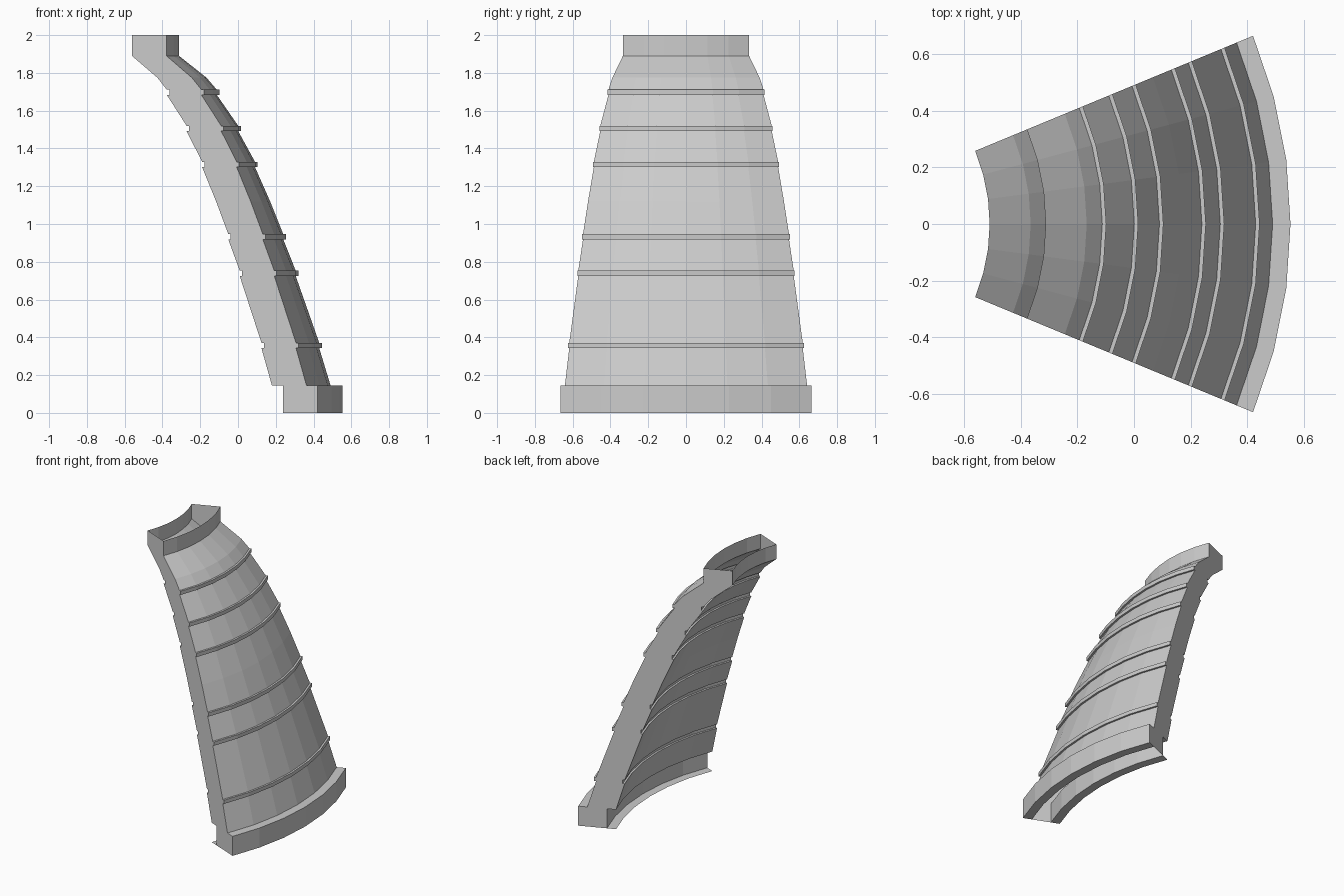
import bpy, bmesh, math

if "Cube" in bpy.data.objects:
    bpy.data.objects.remove(bpy.data.objects["Cube"])

AXIS_X = -1.185          # revolve axis position
WALL = 0.198             # distance between the outer and inner skins
HALF = math.radians(22.5)
STEPS = 6

# Outer profile (x at the middle of the arc, z): base lip, rim, body with raised bands, collar
profile = [(0.49, 0), (0.553, 0), (0.553, 0.145), (0.49, 0.145)]


def band(x, z):
    """Small raised square band at height z."""
    lo, hi = z - 0.014, z + 0.014
    return [(x, lo), (x + 0.014, lo), (x + 0.014, hi), (x, hi)]


for x, z in [(0.43, 0.357), (0.305, 0.74), (0.24, 0.932)]:
    profile += band(x, z)
profile.append((0.17, 1.12))
for x, z in [(0.09, 1.315), (0.001, 1.506), (-0.112, 1.697)]:
    profile += band(x, z)
profile += [(-0.167, 1.775), (-0.312, 1.89), (-0.312, 2.0)]


def point(x, z, offset, angle):
    r = x - AXIS_X - offset
    return (AXIS_X + r * math.cos(angle), r * math.sin(angle), z)


bm = bmesh.new()
angles = [-HALF + 2 * HALF * i / STEPS for i in range(STEPS + 1)]


def skin(offset):
    return [[bm.verts.new(point(x, z, offset, a)) for x, z in profile] for a in angles]


def strip(a, b, flip=False, start=0):
    for j in range(start, len(profile) - 1):
        loop = [a[j], b[j], b[j + 1], a[j + 1]]
        bm.faces.new(loop[::-1] if flip else loop)


# Outer and inner skins, open at the top and bottom
outer, inner = skin(0), skin(WALL)
for i in range(STEPS):
    strip(outer[i], outer[i + 1])
    strip(inner[i], inner[i + 1], flip=True)

# Flat side walls joining the skins
strip(inner[0], outer[0], start=1)
strip(inner[-1], outer[-1], flip=True, start=1)

mesh = bpy.data.meshes.new("curved_wall_segment")
bm.to_mesh(mesh)
bm.free()
obj = bpy.data.objects.new("curved_wall_segment", mesh)
bpy.context.collection.objects.link(obj)
